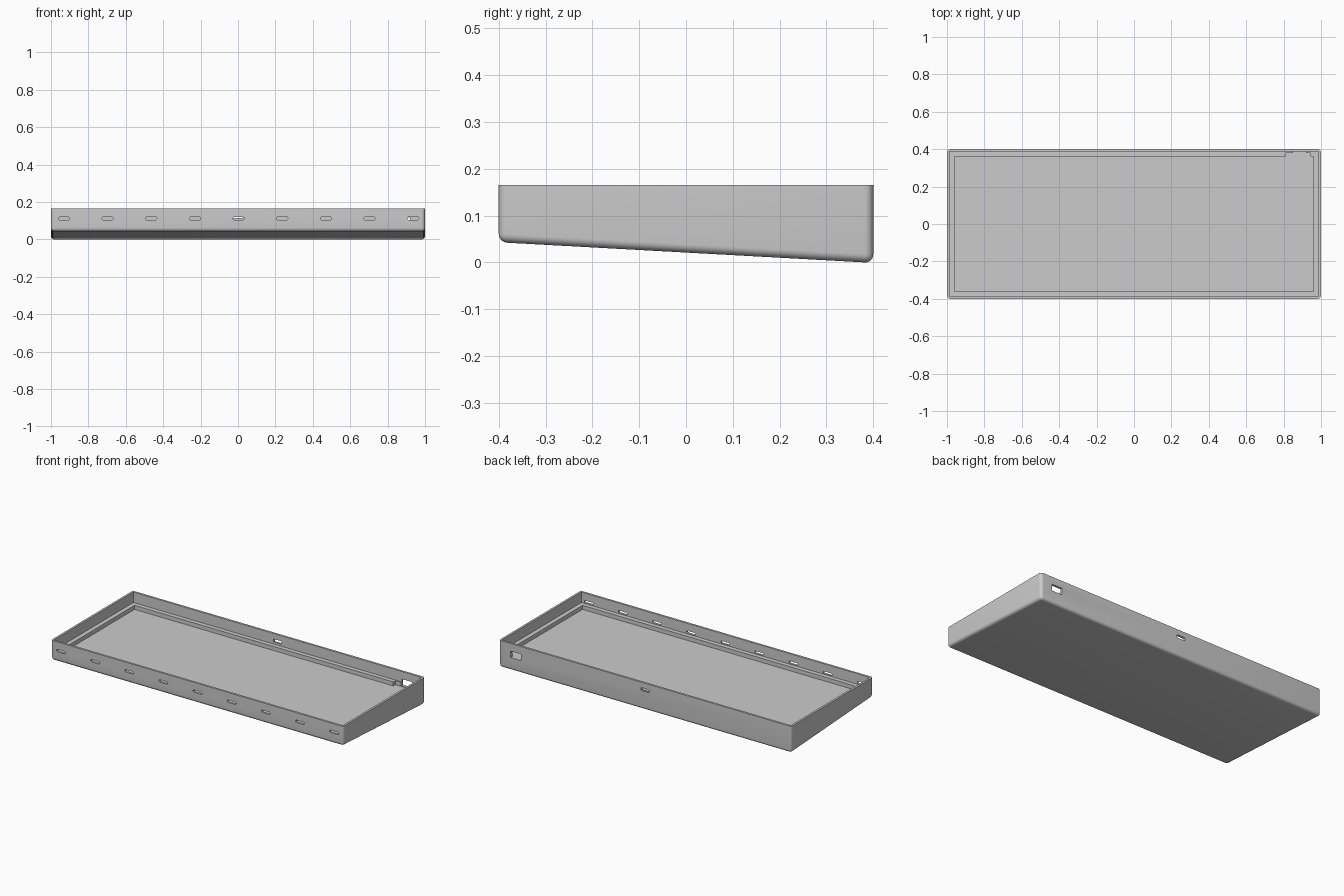
import bpy, bmesh
from mathutils import Vector

if "Cube" in bpy.data.objects:
    bpy.data.objects.remove(bpy.data.objects["Cube"], do_unlink=True)

grey = bpy.data.materials.new("light grey plastic")
grey.use_nodes = True
color = (0.6, 0.6, 0.6, 1)
grey.diffuse_color = color
grey.node_tree.nodes["Principled BSDF"].inputs["Base Color"].default_value = color

TOP, LEDGE, FLOOR = 0.165, 0.10, 0.075


def box(name, lo, hi):
    """Axis-aligned box from two opposite corners."""
    lo, hi = Vector(lo), Vector(hi)
    bm = bmesh.new()
    bmesh.ops.create_cube(bm, size=1)
    for v in bm.verts:
        v.co = (lo + hi) / 2 + v.co * (hi - lo)
    mesh = bpy.data.meshes.new(name)
    bm.to_mesh(mesh)
    bm.free()
    obj = bpy.data.objects.new(name, mesh)
    bpy.context.collection.objects.link(obj)
    obj.data.materials.append(grey)
    return obj


# Shell: wedge-bottomed block, rounded everywhere but the top rim
tray = box("tray", (-1, -0.4, 0), (1, 0.4, TOP))
bm = bmesh.new()
bm.from_mesh(tray.data)
for v in bm.verts:
    if v.co.z < 0.01:
        v.co.z = 0.043 if v.co.y < 0 else -0.001
edges = [e for e in bm.edges if not all(v.co.z > TOP - 0.01 for v in e.verts)]
bmesh.ops.bevel(bm, geom=edges, offset=0.018, segments=6, profile=0.5, affect="EDGES")
bm.to_mesh(tray.data)
bm.free()

# Recesses: wide upper opening, narrower well, connector pocket in the rear ledge
cutters = [
    box("upper_opening_cutter", (-0.987, -0.387, LEDGE), (0.987, 0.387, 0.3)),
    box("well_cutter", (-0.96, -0.36, FLOOR), (0.96, 0.36, 0.25)),
    box("pocket_cutter", (0.81, 0.3, FLOOR), (0.945, 0.38, 0.2)),
    box("connector_port_cutter", (0.85, 0.35, 0.078), (0.92, 0.45, 0.118)),
    box("rear_slot_cutter", (-0.028, 0.35, 0.113), (0.028, 0.45, 0.131)),
]


# Row of round-ended slots along the front wall
for i in range(9):
    x = (i - 4) * 0.2335 + 0.003
    slot = box(f"front_slot_cutter_{i + 1}", (x - 0.03, -0.45, 0.104), (x + 0.03, -0.38, 0.119))
    bm = bmesh.new()
    bm.from_mesh(slot.data)
    along = [e for e in bm.edges if abs(e.verts[0].co.y - e.verts[1].co.y) > 0.01]
    bmesh.ops.bevel(bm, geom=along, offset=0.006, segments=3, profile=0.5, affect="EDGES")
    bm.to_mesh(slot.data)
    bm.free()
    cutters.append(slot)

# Cut every opening, then drop the cutters
bpy.context.view_layer.objects.active = tray
for c in cutters:
    mod = tray.modifiers.new("cut", "BOOLEAN")
    mod.operation, mod.solver, mod.object = "DIFFERENCE", "EXACT", c
    bpy.ops.object.modifier_apply(modifier=mod.name)
    bpy.data.objects.remove(c, do_unlink=True)

bpy.ops.object.select_all(action="DESELECT")
tray.select_set(True)
bpy.ops.object.shade_smooth_by_angle(angle=0.5)
